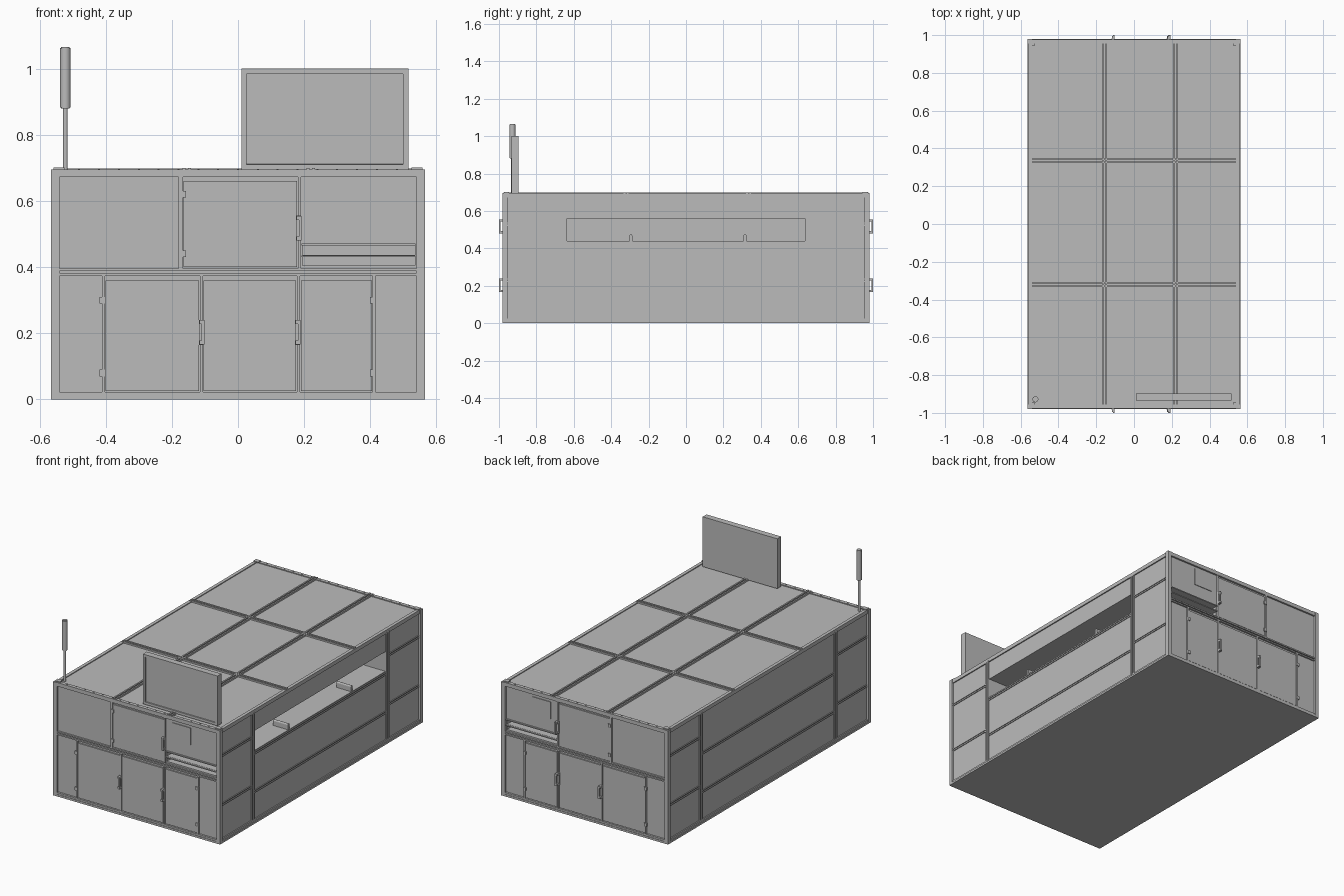
import bpy, bmesh, math
from mathutils import Matrix, Vector

old = bpy.data.objects.get("Cube")
if old:
    bpy.data.objects.remove(old, do_unlink=True)

grey = bpy.data.materials.new("mid grey metal")
grey.use_nodes = True
COLOUR = (0.5, 0.5, 0.5, 1)
grey.diffuse_color = COLOUR
grey.node_tree.nodes["Principled BSDF"].inputs["Base Color"].default_value = COLOUR


def finish(name, bm):
    mesh = bpy.data.meshes.new(name)
    bm.to_mesh(mesh)
    bm.free()
    mesh.materials.append(grey)
    obj = bpy.data.objects.new(name, mesh)
    bpy.context.collection.objects.link(obj)
    return obj


def boxes(name, items):
    """One object made of boxes given as (x0, x1, y0, y1, z0, z1)."""
    bm = bmesh.new()
    for x0, x1, y0, y1, z0, z1 in items:
        size = Vector((abs(x1 - x0), abs(y1 - y0), abs(z1 - z0), 1))
        mid = Vector((x0 + x1, y0 + y1, z0 + z1)) / 2
        bmesh.ops.create_cube(bm, size=1, matrix=Matrix.Translation(mid) @ Matrix.Diagonal(size))
    return finish(name, bm)


def cylinder(name, centre, radius, height, bevel=0):
    bm = bmesh.new()
    bmesh.ops.create_cone(bm, cap_ends=True, segments=24, radius1=radius, radius2=radius,
                          depth=height, matrix=Matrix.Translation(centre))
    if bevel:
        rim = [e for e in bm.edges if abs(e.verts[0].co.z - e.verts[1].co.z) < 1e-4]
        bmesh.ops.bevel(bm, geom=rim, offset=bevel, segments=2, affect='EDGES')
    obj = finish(name, bm)
    bpy.context.view_layer.objects.active = obj
    obj.select_set(True)
    bpy.ops.object.shade_smooth_by_angle(angle=math.radians(40))
    obj.select_set(False)


def grooved(a, half=0.013, gap=0.004):
    """The two lips of a slotted rail centred on a."""
    return [(a - half, a - gap), (a + gap, a + half)]


X, Y, H = 0.565, 0.98, 0.695
CX, CY = 0.553, 0.965
LOUVRES = [(0.405, 0.43), (0.437, 0.465)]
SLOT = (-0.637, 0.635, 0.44, 0.56)

# Body with the side opening and the louvre slots cut out
body = boxes("body", [(-CX, CX, -CY, CY, 0.005, 0.69)])
cuts = [(-0.5, 0.6) + SLOT]
for s in (-1, 1):
    cuts += [(0.195, 0.535, s * 0.90, s * 1.0, a, b) for a, b in LOUVRES]
cutter = boxes("opening_cutter", cuts)
cutter.hide_render = True
mod = body.modifiers.new("openings", 'BOOLEAN')
mod.operation = 'DIFFERENCE'
mod.solver = 'EXACT'
mod.object = cutter
bpy.context.view_layer.objects.active = body
bpy.ops.object.modifier_apply(modifier=mod.name)
bpy.data.objects.remove(cutter, do_unlink=True)

# Outer frame
boxes("base_plate", [(-X, X, -Y, Y, 0, 0.012)])
posts, edges, corners = [], [], []
for sx in (-1, 1):
    edges += [(sx * (X - 0.005), sx * 0.54, -0.975, 0.975, a, b)
              for a, b in [(0.012, 0.024), (0.672, H)]]
    for sy in (-1, 1):
        posts.append((sx * X, sx * 0.54, sy * Y, sy * 0.955, 0.012, H))
        corners.append((sx * 0.558, sx * 0.525, sy * 0.972, sy * 0.945, H, 0.701))
for sy in (-1, 1):
    edges += [(-0.54, 0.54, sy * (Y - 0.003), sy * 0.955, a, b)
              for a, b in [(0.012, 0.022), (0.672, H)]]
boxes("corner_posts", posts)
boxes("edge_rails", edges)
boxes("corner_caps", corners)

# Roof rails, slotted along their length
lengthwise = [(a, b, -0.975, 0.975, 0.688, 0.700) for x in (-0.155, 0.22) for a, b in grooved(x)]
boxes("roof_long_rails", lengthwise)
boxes("roof_cross_rails", [(-0.555, 0.555, a, b, 0.688, 0.699)
                           for y in (-0.32, 0.335) for a, b in grooved(y)])

# Rows of fixings along the front and back roof edges
boxes("roof_fixings", [(x * 0.06 - 0.003, x * 0.06 + 0.003, s * 0.967, s * 0.961, H, 0.697)
                       for x in range(-8, 9) for s in (-1, 1)])

# Side rails
side = []
for sx in (-1, 1):
    x0, x1 = sx * 0.545, sx * 0.5605
    for y in (-0.65, 0.65):
        side += [(x0, x1, a, b, 0.02, 0.68) for a, b in grooved(y)]
    for sy in (-1, 1):
        for z in (0.23, 0.53):
            side += [(x0, x1 - sx * 0.003, sy * 0.663, sy * 0.955, a, b) for a, b in grooved(z, 0.009, 0.003)]
    for z in (0.19, 0.425):
        side += [(x0, x1 - sx * 0.003, -0.637, 0.637, a, b) for a, b in grooved(z, 0.009, 0.003)]
boxes("side_rails", side)

# Round-topped dividers inside the side opening
for i, y in enumerate((-0.295, 0.315)):
    bm = bmesh.new()
    r, top = 0.008, 0.467
    outline = [(y - r, 0.435), (y + r, 0.435)]
    outline += [(y + r * math.cos(t * math.pi / 8), top + r * math.sin(t * math.pi / 8)) for t in range(9)]
    face = bm.faces.new([bm.verts.new((0.45, a, b)) for a, b in outline])
    ext = bmesh.ops.extrude_face_region(bm, geom=[face])
    bmesh.ops.translate(bm, vec=(0.1, 0, 0), verts=[v for v in ext["geom"] if isinstance(v, bmesh.types.BMVert)])
    bmesh.ops.recalc_face_normals(bm, faces=bm.faces)
    finish(f"slot_divider_{i + 1}", bm)

# Front and back ends share one layout
for s, end in ((-1, "front"), (1, "back")):
    def plates(name, rects, inner, outer):
        boxes(f"{end}_{name}", [(a, b, s * inner, s * outer, c, d) for a, b, c, d in rects])

    rails = [(-0.54, 0.54, a, b) for a, b in grooved(0.385, 0.011, 0.003)]
    rails += [(-0.18, -0.167, 0.396, 0.672), (0.181, 0.19, 0.396, 0.672)]
    rails += [(x, x + 0.009, 0.022, 0.374) for x in (-0.411, -0.115, 0.178, 0.407)]
    plates("rails", rails, 0.955, 0.976)
    plates("doors", [(-0.165, 0.179, 0.40, 0.66)] +
           [(a, b, 0.026, 0.36) for a, b in ((-0.40, -0.118), (-0.104, 0.175), (0.19, 0.405))],
           0.96, 0.973)
    plates("fixed_panels", [(-0.538, -0.183, 0.398, 0.67), (0.195, 0.535, 0.475, 0.67),
                            (-0.538, -0.414, 0.026, 0.372), (0.418, 0.538, 0.026, 0.372)],
           0.96, 0.969)
    plates("louvre_lips", [(0.192, 0.537, b, b + 0.006) for a, b in LOUVRES], 0.955, 0.975)
    plates("display", [(0.235, 0.36, 0.55, 0.655)], 0.965, 0.973)

    # Hinges
    plates("hinges", [(x - 0.009, x + 0.009, z - 0.01, z + 0.01)
                      for x, z in ((-0.41, 0.08), (-0.41, 0.30), (0.408, 0.08), (0.408, 0.30),
                                   (-0.166, 0.44), (-0.166, 0.62))], 0.965, 0.980)

    # Pull handles: a back plate, two feet and a grip
    back, feet, grip = [], [], []
    for x, z in ((0.183, 0.518), (-0.111, 0.203), (0.18, 0.203)):
        back.append((x - 0.007, x + 0.007, z - 0.038, z + 0.038))
        feet += [(x - 0.006, x + 0.009, z + k * 0.037, z + k * 0.025) for k in (-1, 1)]
        grip.append((x + 0.001, x + 0.009, z - 0.037, z + 0.037))
    plates("handle_plates", back, 0.97, 0.981)
    plates("handle_feet", feet, 0.98, 0.996)
    plates("handle_grips", grip, 0.991, 1.0)

# Raised screen with a recessed face
bm = bmesh.new()
bmesh.ops.create_cube(bm, size=1, matrix=Matrix.Translation((0.2625, -0.915, 0.8475))
                      @ Matrix.Diagonal((0.505, 0.037, 0.305, 1)))
bm.normal_update()
face = [f for f in bm.faces if f.normal.y < -0.9]
bmesh.ops.inset_region(bm, faces=face, thickness=0.022, depth=0)
bmesh.ops.inset_region(bm, faces=face, thickness=0.001, depth=-0.006)
finish("screen", bm)

# Signal mast
cylinder("mast_pole", (-0.522, -0.928, 0.79), 0.007, 0.2)
cylinder("mast_lamp", (-0.522, -0.928, 0.9725), 0.016, 0.185, 0.003)
